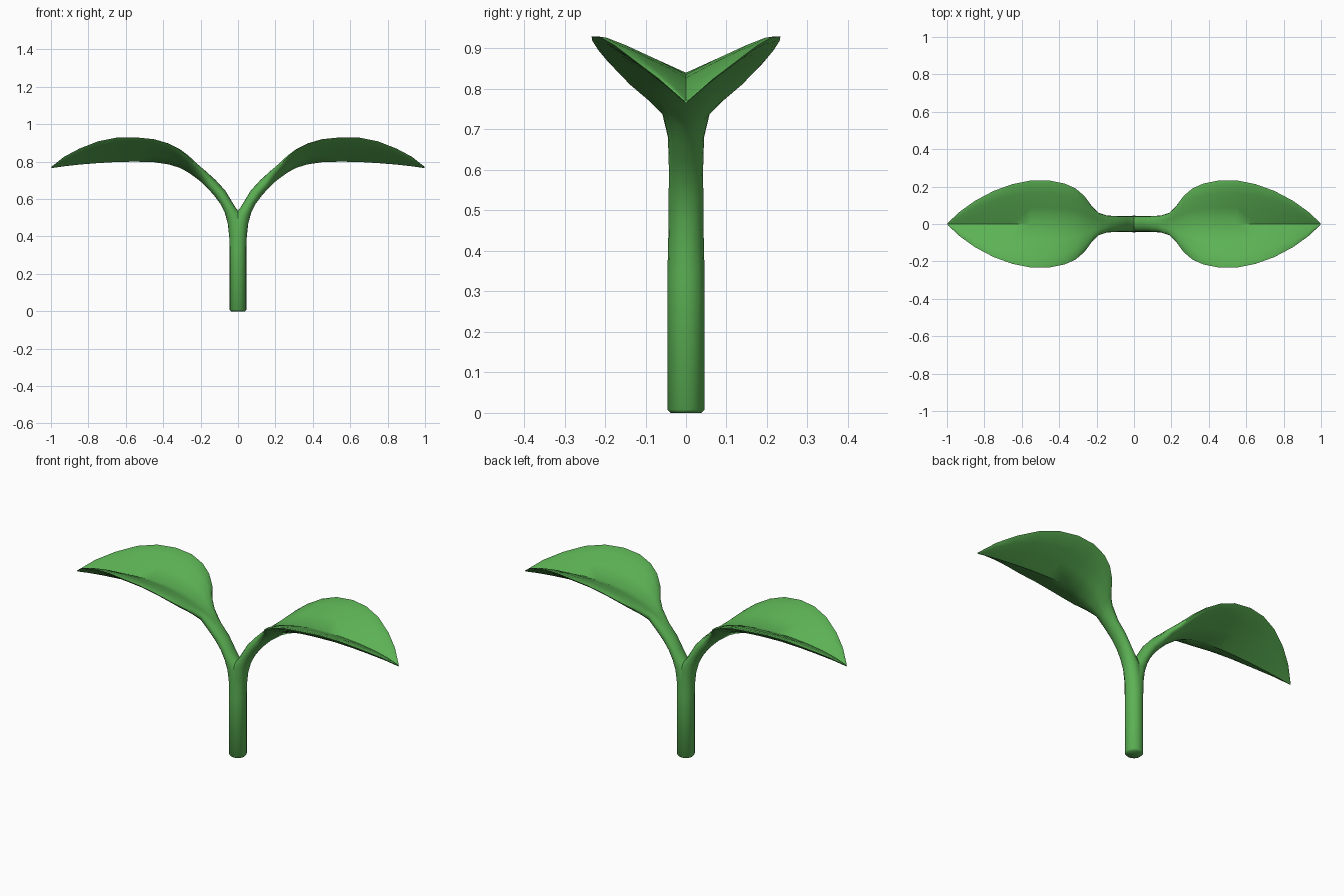
import bpy, bmesh, math
from mathutils import Vector

if "Cube" in bpy.data.objects:
    bpy.data.objects.remove(bpy.data.objects["Cube"])

green = bpy.data.materials.new("leaf green")
green.diffuse_color = (0.107, 0.445, 0.09, 1)
green.use_nodes = True
green.node_tree.nodes["Principled BSDF"].inputs["Base Color"].default_value = green.diffuse_color

# Cross-sections from stem foot to leaf tip:
# (underside x, z), (upper side x, z), half width, rim height of the folded leaf
stations = [
    ((.038, 0), (-.038, 0), .038, 0),
    ((.045, .008), (-.045, .008), .046, 0),
    ((.045, .34), (-.045, .34), .046, 0),
    ((.047, .40), (-.040, .44), .044, 0),
    ((.055, .47), (-.020, .515), .043, 0),
    ((.070, .525), (.010, .550), .043, 0),
    ((.095, .575), (.035, .590), .042, 0),
    ((.130, .622), (.068, .645), .043, 0),
    ((.168, .663), (.120, .702), .045, 0),
    ((.205, .698), (.175, .745), .060, .745),
    ((.235, .720), (.215, .770), .095, .780),
    ((.270, .745), (.260, .797), .150, .825),
    ((.315, .768), (.310, .815), .190, .864),
    ((.370, .785), (.370, .829), .216, .895),
    ((.450, .797), (.450, .838), .232, .920),
    ((.550, .800), (.550, .840), .233, .930),
    ((.650, .798), (.650, .836), .213, .928),
    ((.750, .792), (.750, .828), .177, .908),
    ((.850, .784), (.850, .814), .124, .868),
    ((.930, .775), (.930, .795), .067, .825),
    ((.998, .765), (.998, .772), .004, .770),
]
N = 16

# Loft one stem-and-leaf side
bm = bmesh.new()
rings = []
for (bx, bz), (tx, tz), w, rim in stations:
    low, top = Vector((bx, 0, bz)), Vector((tx, 0, tz))
    mid, half = (low + top) / 2, (top - low) / 2
    rise = rim - mid.z if rim else 0
    ring = []
    for k in range(N):
        a = 2 * math.pi * k / N
        c, s = math.cos(a), math.sin(a)
        ring.append(bm.verts.new(mid + half * s + Vector((0, w * c, rise * abs(c)))))
    rings.append(ring)
for r0, r1 in zip(rings, rings[1:]):
    for k in range(N):
        j = (k + 1) % N
        bm.faces.new((r0[k], r0[j], r1[j], r1[k]))
bm.faces.new(rings[0])
bm.faces.new(rings[-1])

# Cut on the centre plane and keep the right half
bmesh.ops.bisect_plane(bm, geom=bm.verts[:] + bm.edges[:] + bm.faces[:], dist=1e-4,
                       plane_co=(0, 0, 0), plane_no=(1, 0, 0), clear_inner=True)
bmesh.ops.recalc_face_normals(bm, faces=bm.faces[:])
# An open half can be oriented inwards: make the foot face down
foot = min(bm.faces, key=lambda f: f.calc_center_median().z)
if foot.normal.z > 0:
    bmesh.ops.reverse_faces(bm, faces=bm.faces[:])

me = bpy.data.meshes.new("sprout")
bm.to_mesh(me)
bm.free()
me.materials.append(green)
sprout = bpy.data.objects.new("sprout", me)
bpy.context.collection.objects.link(sprout)

# Mirror to the second leaf
sprout.modifiers.new("mirror", 'MIRROR').merge_threshold = 0.002
bpy.context.view_layer.objects.active = sprout
sprout.select_set(True)
bpy.ops.object.modifier_apply(modifier="mirror")
bpy.ops.object.shade_smooth_by_angle(angle=math.radians(50))
